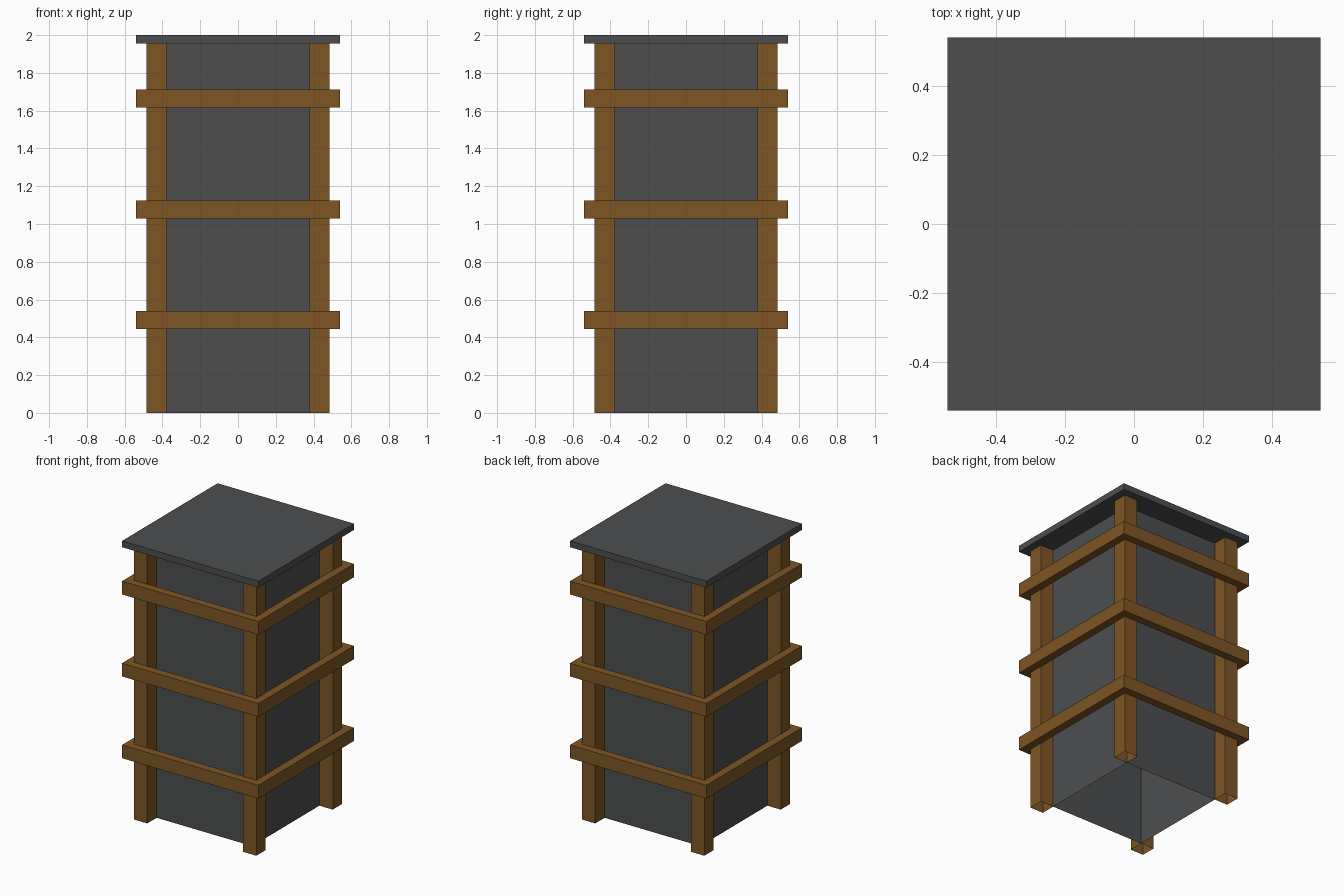
import bpy, bmesh

if "Cube" in bpy.data.objects:
    bpy.data.objects.remove(bpy.data.objects["Cube"])


def material(name, color):
    m = bpy.data.materials.new(name)
    m.diffuse_color = (*color, 1)
    m.use_nodes = True
    m.node_tree.nodes["Principled BSDF"].inputs["Base Color"].default_value = m.diffuse_color
    return m


wood = material("wood", (0.21, 0.093, 0.018))
slate = material("slate", (0.074, 0.076, 0.078))


def finish(name, bm, mat):
    mesh = bpy.data.meshes.new(name)
    bm.to_mesh(mesh)
    bm.free()
    mesh.materials.append(mat)
    obj = bpy.data.objects.new(name, mesh)
    bpy.context.collection.objects.link(obj)
    return obj


def box(name, x0, x1, y0, y1, z0, z1, mat, open_ends=False):
    bm = bmesh.new()
    bmesh.ops.create_cube(bm, size=1)
    for v in bm.verts:
        v.co.x = x1 if v.co.x > 0 else x0
        v.co.y = y1 if v.co.y > 0 else y0
        v.co.z = z1 if v.co.z > 0 else z0
    if open_ends:
        bm.normal_update()
        ends = [f for f in bm.faces if abs(f.normal.z) > 0.5]
        bmesh.ops.delete(bm, geom=ends, context='FACES_ONLY')
    return finish(name, bm, mat)


def square_ring(name, outer, inner, z0, z1, mat):
    bm = bmesh.new()
    corners = [(-1, -1), (1, -1), (1, 1), (-1, 1)]
    section = [(outer, z0), (outer, z1), (inner, z1), (inner, z0)]
    loops = [[bm.verts.new((sx * r, sy * r, z)) for r, z in section]
             for sx, sy in corners]
    for i in range(4):
        a, b = loops[i], loops[(i + 1) % 4]
        for j in range(4):
            k = (j + 1) % 4
            bm.faces.new((a[j], b[j], b[k], a[k]))
    bmesh.ops.recalc_face_normals(bm, faces=bm.faces[:])
    return finish(name, bm, mat)


HALF, INNER, OUTER, LID_Z = 0.54, 0.379, 0.485, 1.955

# Body walls (open underneath) and overhanging lid
box("body", -INNER, INNER, -INNER, INNER, 0, LID_Z, slate, open_ends=True)
box("lid", -HALF, HALF, -HALF, HALF, LID_Z, 2.0, slate)

# Hollow corner posts
for sy, side in ((-1, "front"), (1, "back")):
    for sx, hand in ((-1, "left"), (1, "right")):
        xs = sorted((sx * INNER, sx * OUTER))
        ys = sorted((sy * INNER, sy * OUTER))
        box(f"{side}_{hand}_post", *xs, *ys, 0, LID_Z, wood, open_ends=True)

# Wooden bands wrapped around the posts
for label, z0 in (("lower", 0.445), ("middle", 1.03), ("upper", 1.617)):
    square_ring(f"{label}_band", HALF, OUTER - 0.003, z0, z0 + 0.095, wood)
